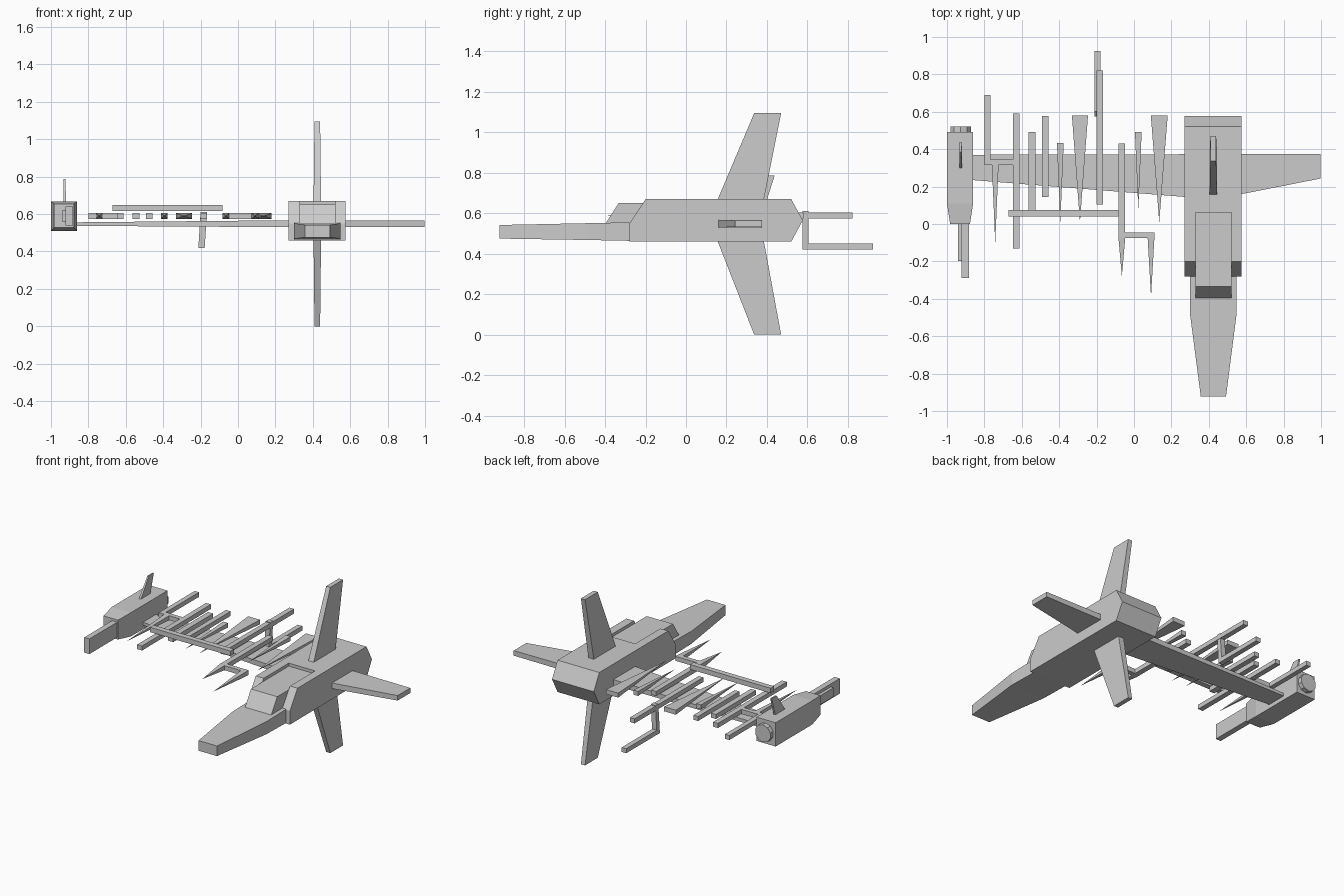
import bpy, bmesh, math

if "Cube" in bpy.data.objects:
    bpy.data.objects.remove(bpy.data.objects["Cube"])


def finish(name, bm):
    bmesh.ops.remove_doubles(bm, verts=bm.verts, dist=1e-5)
    bmesh.ops.recalc_face_normals(bm, faces=bm.faces)
    mesh = bpy.data.meshes.new(name)
    bm.to_mesh(mesh)
    bm.free()
    obj = bpy.data.objects.new(name, mesh)
    bpy.context.collection.objects.link(obj)
    return obj


def loft(name, axis, *sections):
    """Skin rectangles (pos, a0, a1, b0, b1) along an axis; a, b are the other two axes in order."""
    bm = bmesh.new()
    rings = []
    for p, a0, a1, b0, b1 in sections:
        ring = []
        for a, b in ((a0, b0), (a1, b0), (a1, b1), (a0, b1)):
            co = [a, b]
            co.insert(axis, p)
            ring.append(bm.verts.new(co))
        rings.append(ring)
    for r, s in zip(rings, rings[1:]):
        for i in range(4):
            j = (i + 1) % 4
            bm.faces.new((r[i], r[j], s[j], s[i]))
    bm.faces.new(rings[0])
    if sections[-1][1] != sections[-1][2]:
        bm.faces.new(rings[-1])
    return finish(name, bm)


def extrude_x(name, profile, x0, x1):
    """Extrude a (y, z) profile between two x positions."""
    bm = bmesh.new()
    face = bm.faces.new([bm.verts.new((x0, y, z)) for y, z in profile])
    geo = bmesh.ops.extrude_face_region(bm, geom=[face])["geom"]
    moved = [g for g in geo if isinstance(g, bmesh.types.BMVert)]
    bmesh.ops.translate(bm, verts=moved, vec=(x1 - x0, 0, 0))
    return finish(name, bm)


def box(name, x0, x1, y0, y1, z0, z1):
    return loft(name, 1, (y0, x0, x1, z0, z1), (y1, x0, x1, z0, z1))


LO, HI = 0.575, 0.605          # height band of the bars above the long wing
MID = (LO + HI) / 2


def bar(name, x0, x1, y0, y1):
    return box(name, x0, x1, y0, y1, LO, HI)


def spike(name, x0, x1, y_base, y_tip):
    c = (x0 + x1) / 2
    return loft(name, 1, (y_base, x0, x1, LO, HI), (y_tip, c, c, MID, MID))


# Main fuselage with a shallow channel behind the canopy
fuselage = extrude_x("fuselage", [(-0.28, 0.46), (-0.28, 0.55), (-0.2, 0.67), (0.52, 0.67),
                                  (0.577, 0.565), (0.52, 0.46)], 0.27, 0.575)
cutter = box("channel_cutter", 0.328, 0.52, -0.5, 0.062, 0.65, 0.8)
cutter.hide_render = True
cutter.hide_viewport = True
cut = fuselage.modifiers.new("channel", "BOOLEAN")
cut.operation = "DIFFERENCE"
cut.solver = "EXACT"
cut.object = cutter

extrude_x("canopy", [(-0.4, 0.545), (-0.333, 0.65), (-0.213, 0.65), (-0.28, 0.545)], 0.328, 0.52)
loft("nose", 1, (-0.922, 0.357, 0.492, 0.475, 0.542), (-0.485, 0.3, 0.548, 0.468, 0.551),
     (-0.28, 0.3, 0.548, 0.464, 0.555))

# Wings and vertical fins
loft("short_wing", 0, (0.575, 0.16, 0.375, 0.53, 0.567), (0.997, 0.243, 0.375, 0.532, 0.565))
loft("long_wing", 0, (0.27, 0.145, 0.373, 0.53, 0.567), (-0.865, 0.235, 0.37, 0.537, 0.556))
for name, root, tip in (("upper_fin", 0.67, 1.095), ("lower_fin", 0.46, 0.0)):
    loft(name, 2, (root, 0.404, 0.444, 0.157, 0.385), (tip, 0.409, 0.439, 0.337, 0.47))

# Side pod with engine nozzle, fin and guns
loft("pod", 1, (0.0, -0.983, -0.877, 0.527, 0.655), (0.11, -1.0, -0.86, 0.51, 0.667),
     (0.492, -1.0, -0.86, 0.51, 0.667))
bpy.ops.mesh.primitive_cylinder_add(vertices=10, radius=0.058, depth=0.03,
                                    location=(-0.927, 0.507, 0.588),
                                    rotation=(math.pi / 2, 0, 0))
bpy.context.object.name = "pod_nozzle"
loft("pod_fin", 2, (0.667, -0.934, -0.92, 0.3, 0.4), (0.787, -0.932, -0.922, 0.385, 0.438))
box("large_gun", -0.921, -0.883, -0.29, 0.0, 0.54, 0.64)
box("small_gun", -0.941, -0.921, -0.197, 0.0, 0.56, 0.62)

# Straight bars across the long wing
for name, *dims in (("outer_bar", -0.8, -0.768, 0.315, 0.69),
                    ("outer_link", -0.768, -0.646, 0.315, 0.345),
                    ("long_bar", -0.646, -0.611, -0.13, 0.59),
                    ("short_bar", -0.563, -0.526, 0.075, 0.492),
                    ("medium_bar", -0.492, -0.458, 0.145, 0.577),
                    ("hook_upper_bar", -0.2, -0.166, 0.105, 0.822),
                    ("inner_bar", -0.083, -0.047, -0.075, 0.43),
                    ("inner_link", -0.047, 0.109, -0.075, -0.045)):
    bar(name, *dims)

# Pointed spikes and broad wedges
for name, *dims in (("outer_spike", -0.76, -0.724, 0.318, -0.1),
                    ("middle_spike", -0.412, -0.376, 0.432, 0.005),
                    ("middle_wedge", -0.332, -0.246, 0.58, 0.01),
                    ("inner_bar_tip", -0.083, -0.047, -0.075, -0.28),
                    ("inner_link_tip", 0.073, 0.109, -0.075, -0.39),
                    ("inner_spike", 0.005, 0.041, 0.492, 0.08),
                    ("inner_wedge", 0.09, 0.18, 0.58, 0.01)):
    spike(name, *dims)

# Hanging hook and the raised cross beam
loft("hook_post", 2, (0.42, -0.212, -0.178, 0.575, 0.605), (0.61, -0.2, -0.166, 0.575, 0.605))
box("hook_lower_bar", -0.211, -0.178, 0.605, 0.925, 0.42, 0.45)
box("cross_beam", -0.672, -0.083, 0.04, 0.076, 0.616, 0.648)
